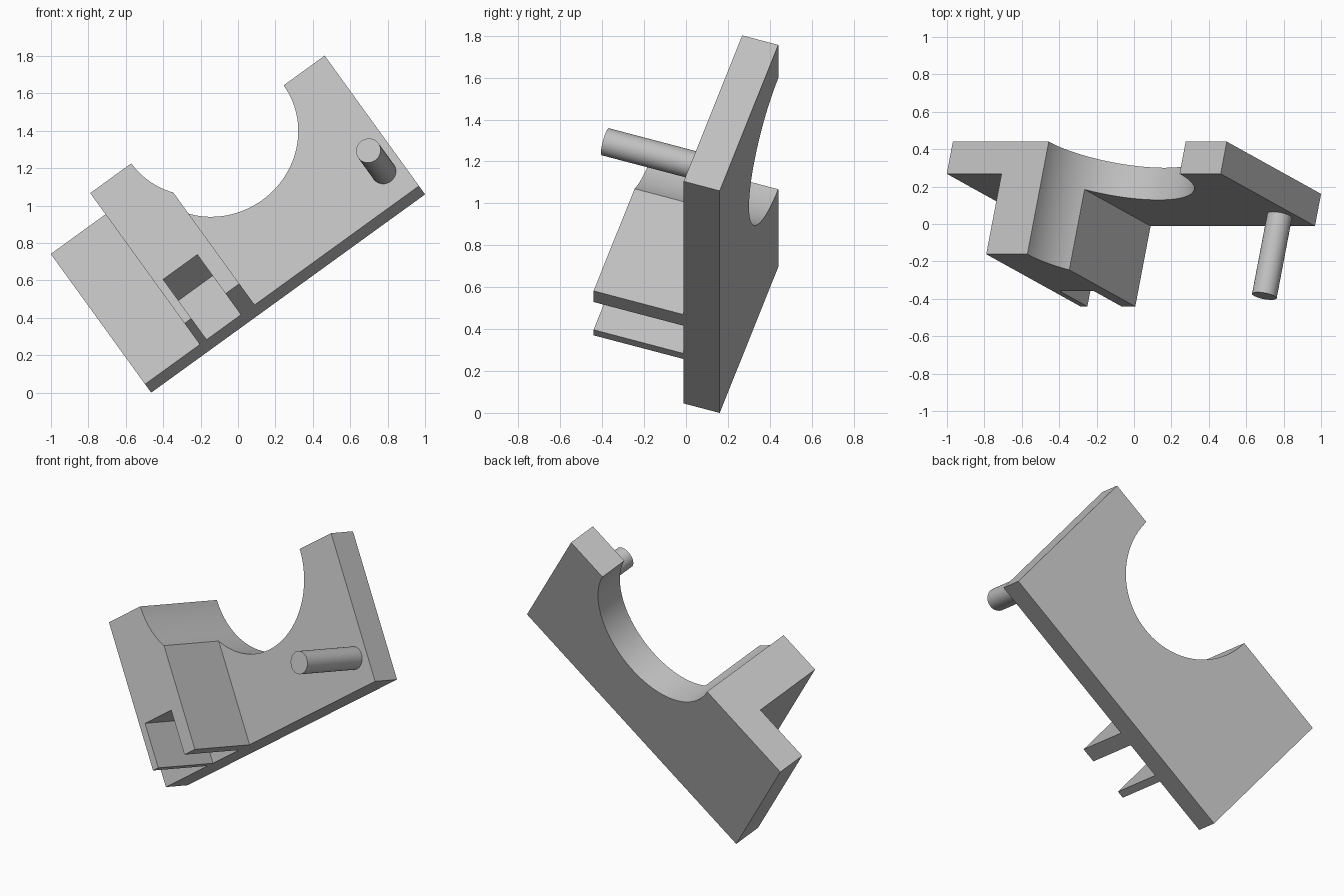
import bpy, bmesh, math
from mathutils import Matrix, Vector

if "Cube" in bpy.data.objects:
    bpy.data.objects.remove(bpy.data.objects["Cube"], do_unlink=True)

UNIT = 0.0904  # one design unit; the plate is 20 x 10 x 2 units

# Tilted frame: u along the plate, v up the plate, w out of its front face
roll, lean = math.radians(35.9), math.radians(18)
u = Vector((math.cos(roll), 0, math.sin(roll)))
v = Vector((-math.sin(roll) * math.cos(lean), math.sin(lean),
            math.cos(roll) * math.cos(lean)))
w = u.cross(v)
frame = Matrix.Translation((-0.497, -0.011, 0.045)) @ \
    Matrix((u, v, w)).transposed().to_4x4() @ Matrix.Scale(UNIT, 4)

grey = bpy.data.materials.new("light grey")
grey.use_nodes = True
colour = (0.53, 0.53, 0.53, 1)
grey.diffuse_color = colour
grey.node_tree.nodes["Principled BSDF"].inputs["Base Color"].default_value = colour


def arc(centre, radius, start, end, steps):
    """Points along an arc, angles in degrees."""
    angles = [math.radians(start + (end - start) * i / steps) for i in range(steps + 1)]
    return [(centre[0] + radius * math.cos(t), centre[1] + radius * math.sin(t))
            for t in angles]


def prism(name, outline, back, front):
    """Extrude an outline in the plate's plane between two depths."""
    bm = bmesh.new()
    face = bm.faces.new([bm.verts.new((a, b, back)) for a, b in outline])
    top = bmesh.ops.extrude_face_region(bm, geom=[face])["geom"]
    bmesh.ops.translate(bm, vec=(0, 0, front - back),
                        verts=[e for e in top if isinstance(e, bmesh.types.BMVert)])
    bmesh.ops.recalc_face_normals(bm, faces=bm.faces)
    bm.transform(frame)
    mesh = bpy.data.meshes.new(name)
    bm.to_mesh(mesh)
    bm.free()
    mesh.materials.append(grey)
    obj = bpy.data.objects.new(name, mesh)
    bpy.context.collection.objects.link(obj)
    bpy.ops.object.select_all(action='DESELECT')
    obj.select_set(True)
    bpy.context.view_layer.objects.active = obj
    bpy.ops.object.shade_smooth_by_angle(angle=math.radians(30))
    return obj


bore = (12, 10)

# Plate with a half-round cutout in its upper edge
prism("base_plate",
      [(0, 0), (20, 0), (20, 10)] + arc(bore, 5, 360, 180, 64) + [(0, 10)], -2, 0)

# Forked block: slot from below, corner cut by the same bore
bite = math.degrees(math.acos(4 / 5))
prism("forked_block",
      [(4, 0), (4.5, 0), (4.5, 3), (7, 3), (7, 0), (8, 0)]
      + arc(bore, 5, 180 + bite, 180, 16) + [(4, 10)], 0, 5)

# Round pin near the lower corner, sunk slightly into the plate
prism("pin", arc((18.8, 2), 0.74, 0, 352.5, 47), -0.5, 5)
